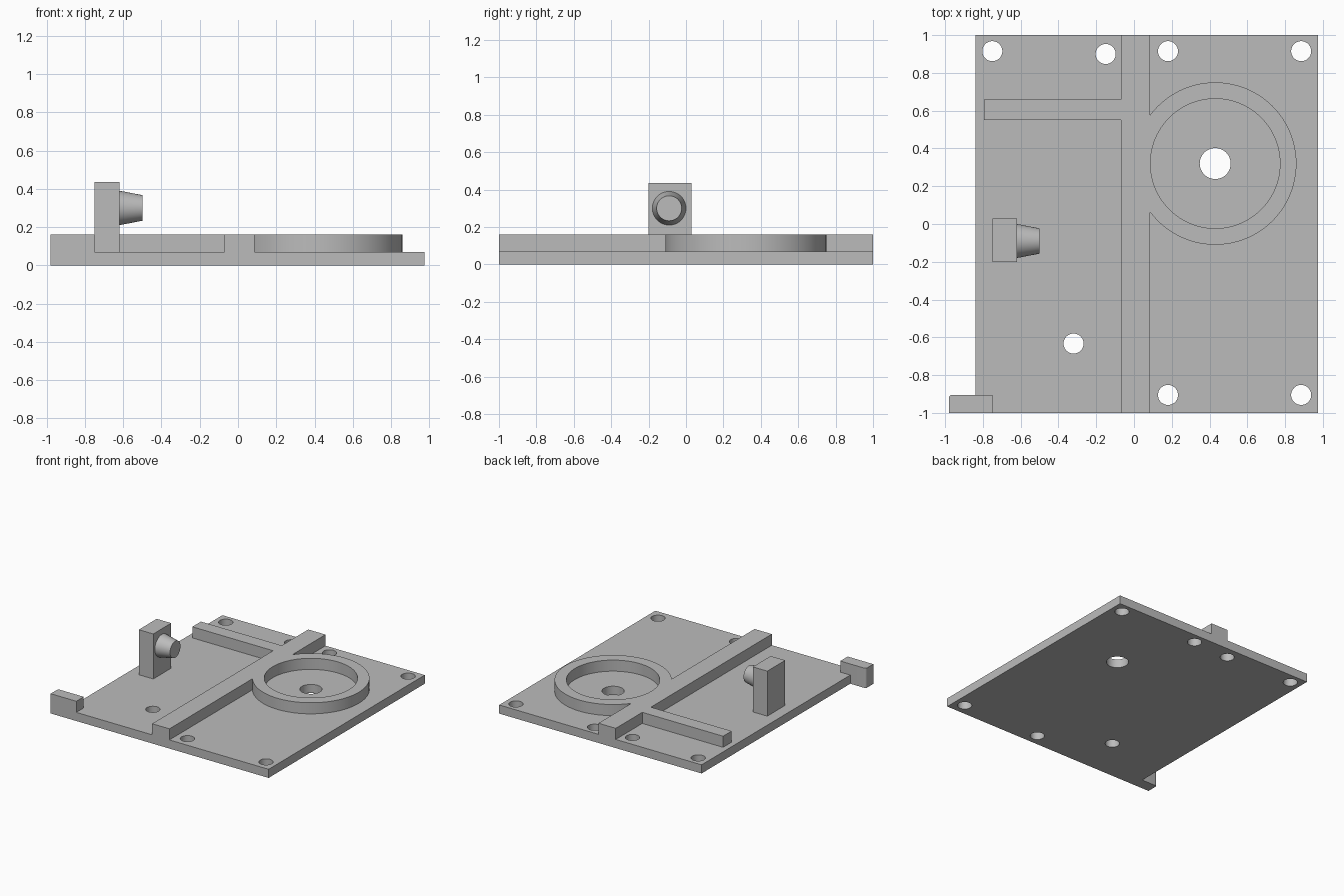
import bpy
import math
from mathutils import Vector

default_cube = bpy.data.objects.get("Cube")
if default_cube:
    bpy.data.objects.remove(default_cube, do_unlink=True)

grey = bpy.data.materials.new("plain grey")
grey.use_nodes = True
grey.diffuse_color = (0.5, 0.5, 0.5, 1)
grey.node_tree.nodes["Principled BSDF"].inputs["Base Color"].default_value = (0.5, 0.5, 0.5, 1)

BASE_TOP, RAISED_TOP = 0.07, 0.16


def finish(name):
    obj = bpy.context.object
    obj.name = name
    obj.data.name = name
    obj.data.materials.append(grey)
    return obj


def box(name, low, high):
    low, high = Vector(low), Vector(high)
    bpy.ops.mesh.primitive_cube_add(size=1, location=(low + high) / 2)
    bpy.context.object.scale = high - low
    bpy.ops.object.transform_apply(location=False, rotation=False, scale=True)
    return finish(name)


def cylinder(name, x, y, radius, bottom, top, sides=48):
    bpy.ops.mesh.primitive_cylinder_add(vertices=sides, radius=radius, depth=top - bottom,
                                        location=(x, y, (bottom + top) / 2))
    return finish(name)


def combine(target, other, operation):
    mod = target.modifiers.new(other.name, "BOOLEAN")
    mod.operation, mod.solver, mod.object = operation, "EXACT", other
    bpy.context.view_layer.objects.active = target
    bpy.ops.object.modifier_apply(modifier=mod.name)
    bpy.data.objects.remove(other, do_unlink=True)


def smooth(obj):
    bpy.ops.object.select_all(action="DESELECT")
    obj.select_set(True)
    bpy.context.view_layer.objects.active = obj
    bpy.ops.object.shade_smooth_by_angle(angle=math.radians(30))


# Base plate
plate = box("base_plate", (-0.84, -1, 0), (0.975, 1, BASE_TOP))

# Corner tab with one softened outer corner
tab = box("corner_tab", (-0.98, -1, 0), (-0.75, -0.905, RAISED_TOP))
weights = tab.data.attributes.new("bevel_weight_edge", "FLOAT", "EDGE")
for edge in tab.data.edges:
    ends = [tab.data.vertices[i].co for i in edge.vertices]
    if all(co.x < 0 and co.y > 0 for co in ends):
        weights.data[edge.index].value = 1
bevel = tab.modifiers.new("soft_corner", "BEVEL")
bevel.limit_method, bevel.width, bevel.segments = "WEIGHT", 0.015, 4
bpy.context.view_layer.objects.active = tab
bpy.ops.object.modifier_apply(modifier=bevel.name)

# Raised ribs and the round cup wall, merged with the plate
raised = [
    tab,
    box("long_rib", (-0.07, -1, 0), (0.085, 1, RAISED_TOP)),
    box("side_rib", (-0.795, 0.55, 0.03), (0, 0.66, RAISED_TOP)),
    cylinder("cup_wall", 0.43, 0.32, 0.43, 0.03, RAISED_TOP, 96),
]
for part in raised:
    combine(plate, part, "UNION")

# Cup recess and through holes
combine(plate, cylinder("cup_recess", 0.43, 0.32, 0.343, BASE_TOP, 0.3, 96), "DIFFERENCE")
combine(plate, cylinder("centre_hole", 0.43, 0.32, 0.082, -0.1, 0.3), "DIFFERENCE")
screw_holes = [(-0.75, 0.915), (-0.15, 0.90), (0.18, 0.915), (0.885, 0.915),
               (0.18, -0.905), (0.885, -0.905), (-0.32, -0.633)]
for x, y in screw_holes:
    combine(plate, cylinder("screw_hole", x, y, 0.053, -0.1, 0.3), "DIFFERENCE")
smooth(plate)

# Upright post with a tapered knob facing the rib
post = box("post", (-0.75, -0.2, 0.05), (-0.62, 0.03, 0.435))
bpy.ops.mesh.primitive_cone_add(vertices=48, radius1=0.09, radius2=0.067, depth=0.12,
                                location=(-0.56, -0.09, 0.30),
                                rotation=(0, math.pi / 2, 0))
knob = finish("knob")
smooth(knob)
